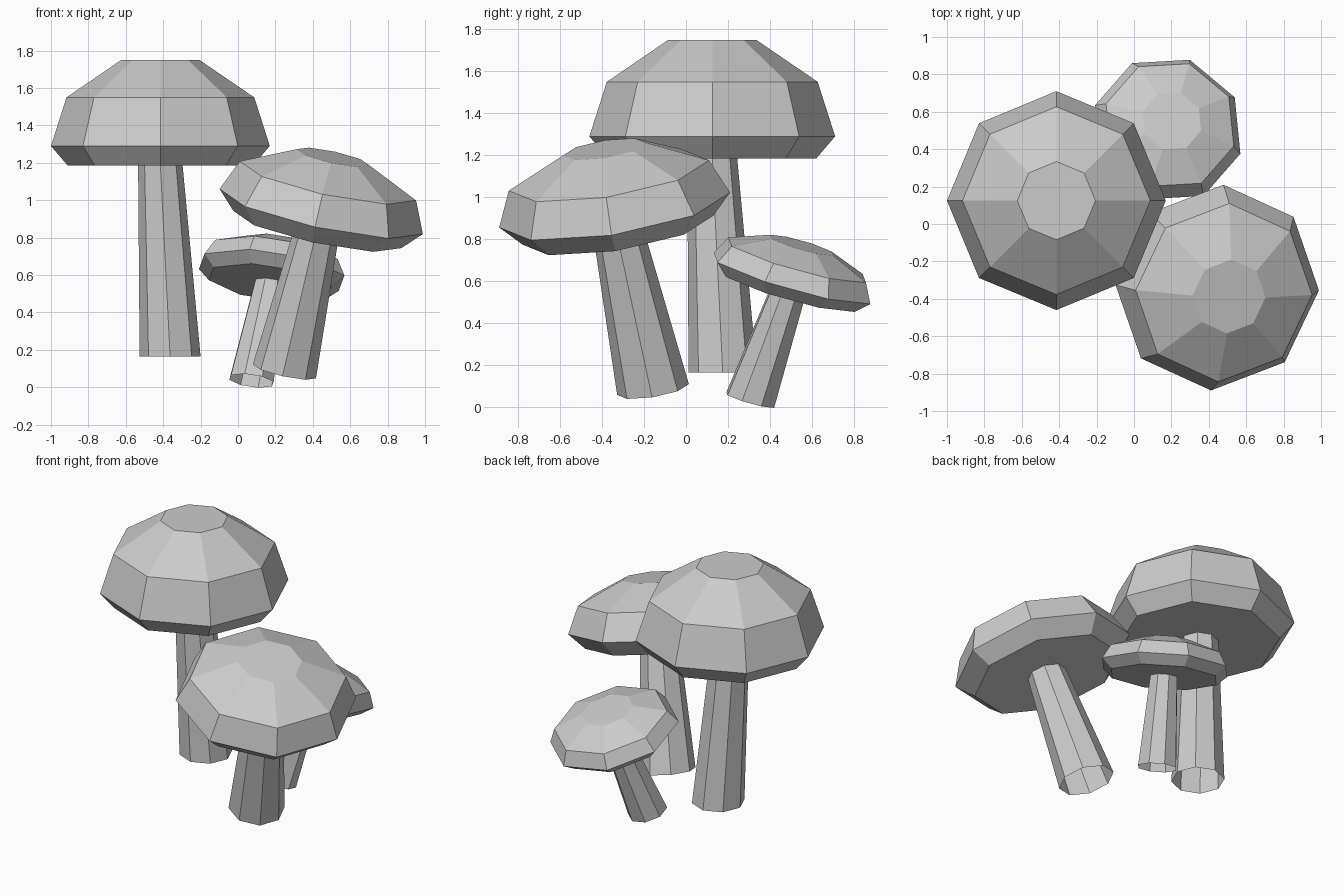
import bpy
import bmesh
import math
from mathutils import Vector, Matrix

SIDES = 8

cube = bpy.data.objects.get("Cube")
if cube:
    bpy.data.objects.remove(cube, do_unlink=True)

# One plain grey for every part
grey = bpy.data.materials.new("plain grey")
grey.use_nodes = True
GREY = (0.6, 0.6, 0.6, 1)
grey.diffuse_color = GREY
grey.node_tree.nodes["Principled BSDF"].inputs["Base Color"].default_value = GREY


def tilt(normal, turn):
    """Rotation that leans the z axis to the normal after a turn about it."""
    lean = Vector((0, 0, 1)).rotation_difference(Vector(normal).normalized())
    return lean.to_matrix() @ Matrix.Rotation(math.radians(turn), 3, "Z")


def loft(name, rings, rotation, closed):
    """Join a stack of (centre, radius) rings into a flat-faced shell."""
    bm = bmesh.new()
    loops = []
    for centre, radius in rings:
        loop = []
        for i in range(SIDES):
            a = math.tau * i / SIDES
            spoke = Vector((math.cos(a), math.sin(a), 0)) * radius
            loop.append(bm.verts.new(Vector(centre) + rotation @ spoke))
        loops.append(loop)
    for low, high in zip(loops, loops[1:]):
        for i in range(SIDES):
            j = (i + 1) % SIDES
            bm.faces.new((low[i], low[j], high[j], high[i]))
    if closed:
        bm.faces.new(loops[0][::-1])
        bm.faces.new(loops[-1])
    mesh = bpy.data.meshes.new(name)
    bm.to_mesh(mesh)
    bm.free()
    mesh.materials.append(grey)
    bpy.context.collection.objects.link(bpy.data.objects.new(name, mesh))


def mushroom(name, centre, normal, turn, profile, foot, stem_radii):
    """Cap profile is (height, radius) about the widest ring, bottom to top."""
    rotation = tilt(normal, turn)
    axis = Vector(normal).normalized()
    rings = [(Vector(centre) + axis * h, r) for h, r in profile]
    loft(name + "_cap", rings, rotation, True)
    # Stem is an open tube running from the foot to the underside
    foot_r, neck_r = stem_radii
    loft(name + "_stem", [(foot, foot_r), (rings[0][0], neck_r)], rotation, False)


mushroom("tall_mushroom", (-0.415, 0.125, 1.29), (0, 0, 1), 0,
         [(-0.105, 0.495), (0, 0.585), (0.26, 0.502), (0.46, 0.209)],
         (-0.363, 0.175, 0.165), (0.163, 0.119))

mushroom("front_mushroom", (0.445, -0.34, 0.94), (0.21, -0.159, 0.965), -2.5,
         [(-0.1, 0.46), (0, 0.557), (0.17, 0.483), (0.3, 0.2)],
         (0.248, -0.157, 0.085), (0.173, 0.12))

mushroom("small_mushroom", (0.18, 0.505, 0.615), (0.133, 0.272, 0.952), -18,
         [(-0.06, 0.345), (0, 0.41), (0.09, 0.36), (0.165, 0.165)],
         (0.072, 0.306, 0.035), (0.125, 0.088))
